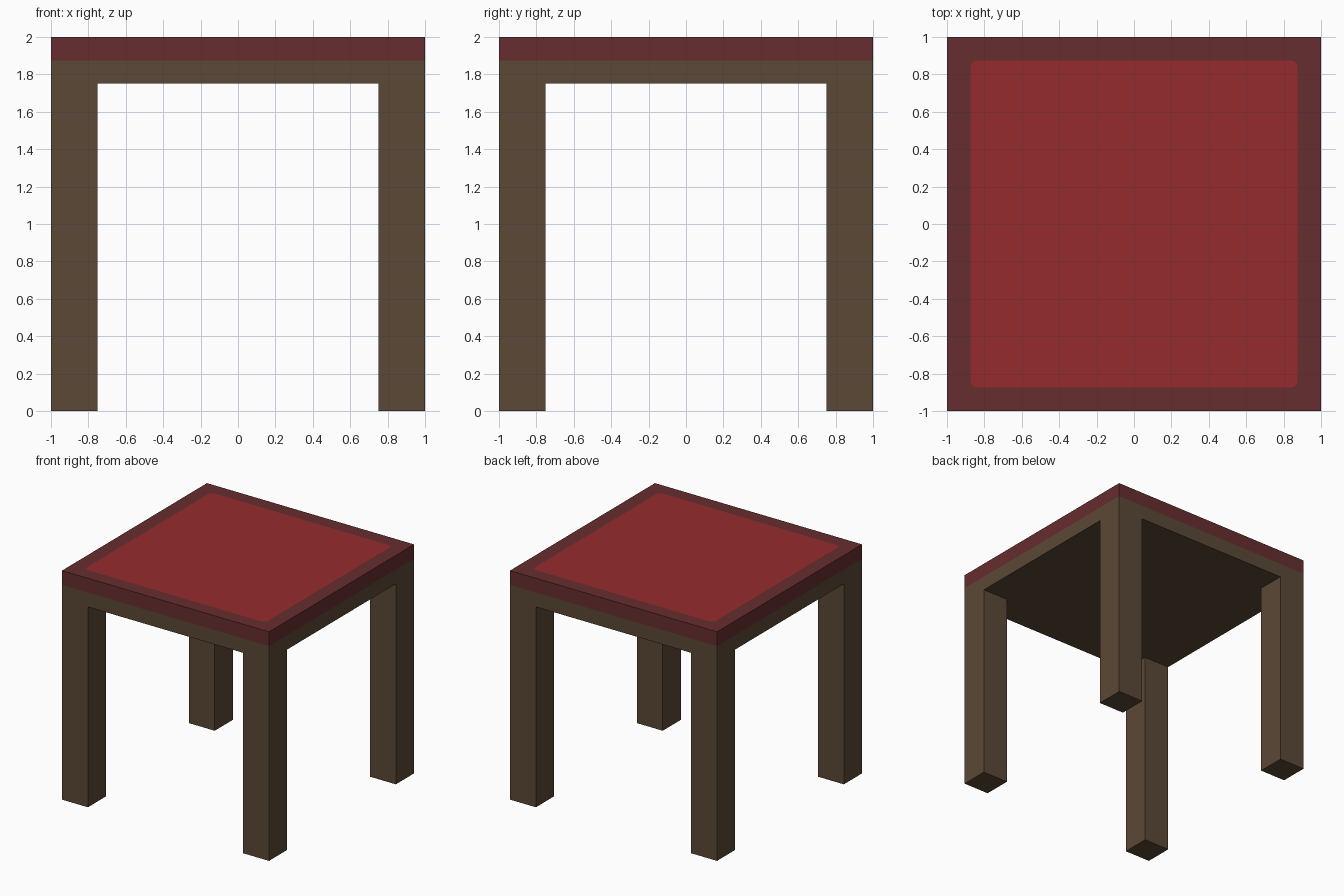
import bpy, bmesh, math
from mathutils import Vector

if "Cube" in bpy.data.objects:
    bpy.data.objects.remove(bpy.data.objects["Cube"])

HALF, LEG, APRON_Z, SEAT_Z, TOP_Z = 1.0, 0.25, 1.75, 1.875, 2.0
PANEL, RADIUS, STEPS = 0.875, 0.04, 4


def material(name, rgb):
    lin = [((c / 255 + 0.055) / 1.055) ** 2.4 for c in rgb]
    mat = bpy.data.materials.new(name)
    mat.diffuse_color = (*lin, 1)
    mat.use_nodes = True
    mat.node_tree.nodes["Principled BSDF"].inputs["Base Color"].default_value = mat.diffuse_color
    return mat


def add_object(name, bm, mats):
    bmesh.ops.recalc_face_normals(bm, faces=bm.faces)
    mesh = bpy.data.meshes.new(name)
    bm.to_mesh(mesh)
    bm.free()
    for m in mats:
        mesh.materials.append(m)
    obj = bpy.data.objects.new(name, mesh)
    bpy.context.collection.objects.link(obj)
    return obj


wood = material("brown wood", (91, 72, 54))
dark_red = material("dark red border", (103, 45, 47))
red = material("red panel", (149, 43, 45))

# Wooden frame: a slab whose underside is cut in a 3x3 grid, corners extruded into legs
bm = bmesh.new()
bmesh.ops.create_cube(bm, size=1)
for v in bm.verts:
    v.co = (v.co.x * 2 * HALF, v.co.y * 2 * HALF, SEAT_Z if v.co.z > 0 else APRON_Z)
for axis in (Vector((1, 0, 0)), Vector((0, 1, 0))):
    for s in (-1, 1):
        bmesh.ops.bisect_plane(bm, geom=bm.verts[:] + bm.edges[:] + bm.faces[:],
                               plane_co=axis * s * (HALF - LEG), plane_no=axis)
bm.normal_update()
corners = [f for f in bm.faces if f.normal.z < -0.9
           and min(abs(c) for c in f.calc_center_median().xy) > HALF - LEG]
for f in corners:
    foot = bmesh.ops.extrude_discrete_faces(bm, faces=[f])["faces"][0]
    for v in foot.verts:
        v.co.z = 0
add_object("wooden_frame_with_legs", bm, [wood])

# Seat: dark red slab with a flush, round-cornered red panel in its top
bm = bmesh.new()
low, high, arcs = [], [], []
for i in range(4):
    a = math.radians(45 + 90 * i)
    sx, sy = math.copysign(1, math.cos(a)), math.copysign(1, math.sin(a))
    low.append(bm.verts.new((sx * HALF, sy * HALF, SEAT_Z)))
    high.append(bm.verts.new((sx * HALF, sy * HALF, TOP_Z)))
    c = PANEL - RADIUS
    angles = [math.radians(90 * i + 90 * k / STEPS) for k in range(STEPS + 1)]
    arcs.append([bm.verts.new((sx * c + RADIUS * math.cos(t),
                               sy * c + RADIUS * math.sin(t), TOP_Z)) for t in angles])
for i in range(4):
    j = (i + 1) % 4
    bm.faces.new((low[i], low[j], high[j], high[i]))                # side
    bm.faces.new((high[i], high[j], arcs[j][0], arcs[i][-1]))       # border strip
    for p, q in zip(arcs[i], arcs[i][1:]):                          # border corner
        bm.faces.new((high[i], q, p))
bm.faces.new(low[::-1])
bm.faces.new([v for arc in arcs for v in arc]).material_index = 1   # panel
add_object("seat", bm, [dark_red, red])
